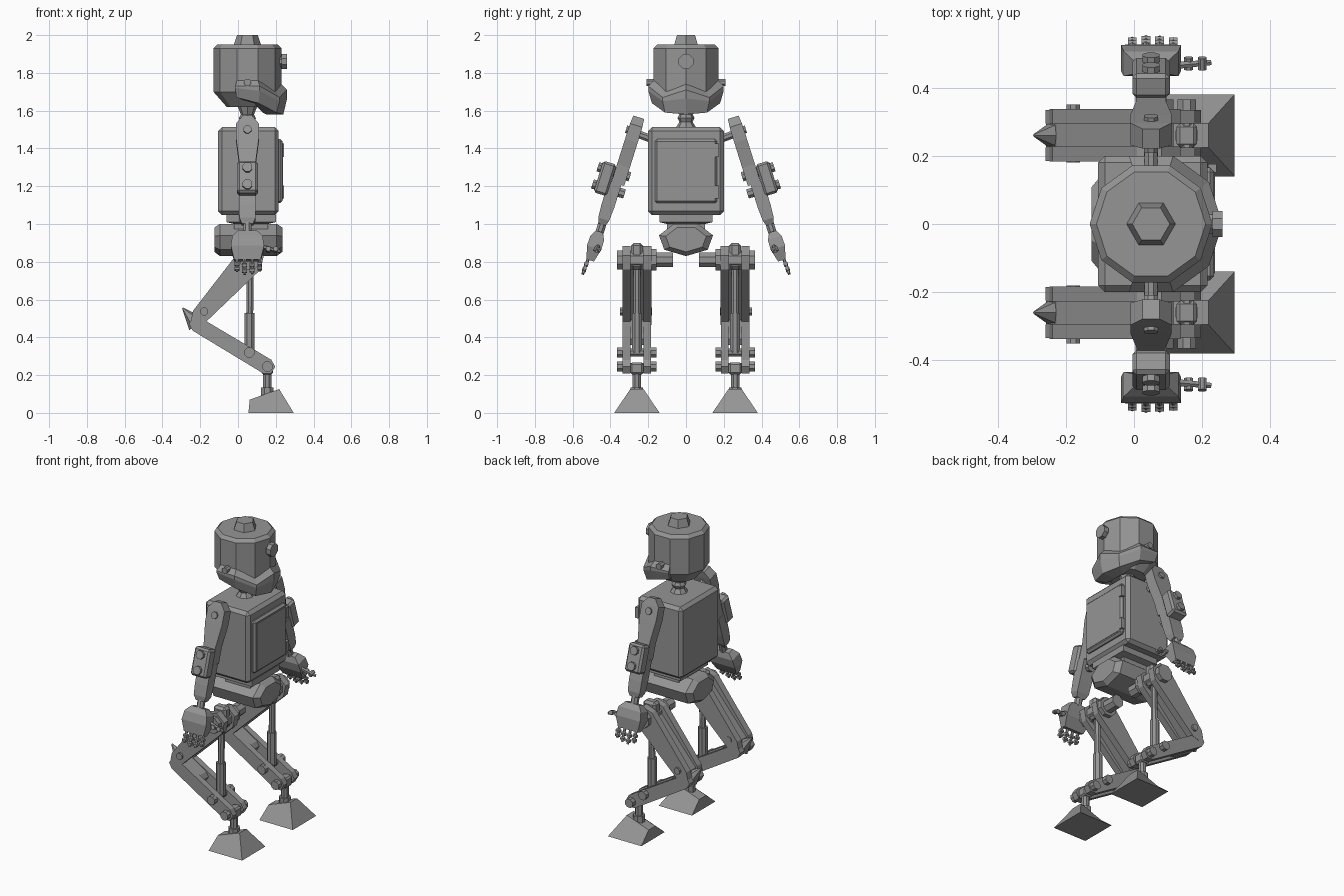
import bpy, bmesh, math
from mathutils import Vector

if "Cube" in bpy.data.objects:
    bpy.data.objects.remove(bpy.data.objects["Cube"])

shade = 0.3
colour = (shade, shade, shade, 1)
grey = bpy.data.materials.new("plain_grey")
grey.use_nodes = True
grey.diffuse_color = colour
grey.node_tree.nodes["Principled BSDF"].inputs["Base Color"].default_value = colour

RIGHT, BACK, UP = Vector((1, 0, 0)), Vector((0, 1, 0)), Vector((0, 0, 1))


def loft(name, rings, bevel=0):
    """Skin a list of equal rings of points and cap both ends."""
    bm = bmesh.new()
    rows = [[bm.verts.new(point) for point in ring] for ring in rings]
    count = len(rows[0])
    for lower, upper in zip(rows, rows[1:]):
        for i in range(count):
            j = (i + 1) % count
            bm.faces.new((lower[i], lower[j], upper[j], upper[i]))
    bm.faces.new(rows[0])
    bm.faces.new(rows[-1])
    bmesh.ops.recalc_face_normals(bm, faces=bm.faces)
    mesh = bpy.data.meshes.new(name)
    bm.to_mesh(mesh)
    bm.free()
    mesh.materials.append(grey)
    part = bpy.data.objects.new(name, mesh)
    bpy.context.collection.objects.link(part)
    if bevel:
        chamfer = part.modifiers.new("chamfer", "BEVEL")
        chamfer.width, chamfer.segments = bevel, 1


def oval(centre, u, v, sides, start=0.0):
    """Regular polygon stretched along the vectors u and v."""
    angles = [start + math.tau * i / sides for i in range(sides)]
    return [centre + u * math.cos(a) + v * math.sin(a) for a in angles]


def quad(centre, u, v):
    return [centre - u - v, centre + u - v, centre + u + v, centre - u + v]


def box(name, centre, size, bevel=0):
    centre, (width, depth, height) = Vector(centre), Vector(size) / 2
    loft(name, [quad(centre + UP * h, RIGHT * width, BACK * depth) for h in (-height, height)], bevel)


def rod(name, start, end, radius, tip=None, sides=8):
    """Straight or tapered rod between two points."""
    start, end = Vector(start), Vector(end)
    turn = (end - start).to_track_quat("Z", "Y")
    tip = radius if tip is None else tip
    loft(name, [oval(p, turn @ RIGHT * r, turn @ BACK * r, sides, math.pi / sides)
                for p, r in ((start, radius), (end, tip))])


def bar(name, start, end, radius, tip, y, thickness):
    """Flat strap with rounded ends between two joints in the x-z plane."""
    heading = math.atan2(end.z - start.z, end.x - start.x)
    outline = []
    for joint, r, facing in ((start, radius, heading + math.pi), (end, tip, heading)):
        for step in (-3, -1, 1, 3):
            a = facing + step * math.pi / 6
            outline.append(joint + (RIGHT * math.cos(a) + UP * math.sin(a)) * r)
    loft(name, [[p + BACK * (y + t) for p in outline] for t in (-thickness / 2, thickness / 2)])


# Head, crown and neck share one axis
axis = RIGHT * 0.05


def turned(name, sides, *profile):
    loft(name, [oval(axis + UP * z, RIGHT * r, BACK * r, sides) for r, z in profile])


turned("head", 10, (0.11, 1.62), (0.18, 1.7), (0.18, 1.93), (0.16, 1.95))
turned("crown", 6, (0.075, 1.94), (0.055, 2))
turned("neck", 8, (0.06, 1.5), (0.035, 1.54), (0.045, 1.56), (0.035, 1.58), (0.055, 1.63))
eye = axis + UP * 1.86
rod("eye_stem", eye, eye + RIGHT * 0.19, 0.03)
rod("eye", eye + RIGHT * 0.18, eye + RIGHT * 0.21, 0.042)

# Jaw wraps around the face, one section per head facet
jaw_top, jaw_bottom = (1.75, 1.71, 1.77, 1.77), (1.58, 1.59, 1.64, 1.67)
sections = []
for step in range(-3, 4):
    angle = math.radians(36 * step)
    outward = RIGHT * math.cos(angle) + BACK * math.sin(angle)
    top, low = jaw_top[abs(step)], jaw_bottom[abs(step)]
    sections.append([axis + outward * r + UP * z for r, z in (
        (0.17, top), (0.21, top - 0.04), (0.21, (top + low) / 2), (0.19, low), (0.1, low))])
loft("jaw", sections)
for side in (-1, 1):
    pin = axis + UP * 1.75
    rod("jaw_bolt", pin, pin + BACK * side * 0.21, 0.02)

# Torso with a hinged door
box("torso", (0.055, 0, 1.28), (0.32, 0.4, 0.465), 0.02)
box("door", (0.215, 0, 1.28), (0.04, 0.33, 0.34), 0.012)
box("door_panel", (0.22, 0, 1.28), (0.036, 0.29, 0.3))
for z in (1.17, 1.39):
    box("door_hinge", (0.23, 0.163, z), (0.025, 0.025, 0.07))

# Waist and pelvis
hub = RIGHT * 0.055
loft("waist", [quad(hub + RIGHT * 0.015 + UP * z, RIGHT * width, BACK * (width + 0.01))
               for z, width in ((0.95, 0.09), (1.0, 0.09), (1.01, 0.13), (1.05, 0.13))])
hub += UP * 0.92
loft("pelvis", [oval(hub + RIGHT * x, BACK * scale * 0.147, UP * scale * 0.09, 7, -math.pi / 2)
                for x, scale in ((-0.18, 0.75), (-0.15, 1), (0.15, 1), (0.18, 0.75))])


def build_arm(side, tag):
    """Arm frame: x forward, n outward, s down along the tilted arm."""
    tilt = 0.305
    top = axis + BACK * side * 0.25 + UP * 1.565
    down = BACK * side * math.sin(tilt) - UP * math.cos(tilt)
    out = BACK * side * math.cos(tilt) + UP * math.sin(tilt)

    def at(x, n, s):
        return top + RIGHT * x + out * n + down * s

    def limb(name, offset, *rows, bevel=0):
        loft(name + tag, [quad(at(0, offset, s), RIGHT * width, out * depth)
                          for s, width, depth in rows], bevel)

    def pin(name, s, inner, outer, radius, x=0):
        rod(name + tag, at(x, inner, s), at(x, outer, s), radius)

    # Upper arm, elbow and forearm
    limb("upper_arm", 0, (0, 0.025, 0.03), (0.045, 0.06, 0.034), (0.13, 0.06, 0.035),
         (0.27, 0.042, 0.035), (0.37, 0.042, 0.035))
    rod("shoulder_axle" + tag, axis + BACK * side * 0.17 + UP * 1.445, at(0, 0, 0.085), 0.022)
    pin("shoulder_bolt", 0.08, 0, 0.045, 0.022)
    limb("elbow_block", 0.073, (0.275, 0.055, 0.037), (0.45, 0.055, 0.037), bevel=0.012)
    for s in (0.315, 0.41):
        pin("elbow_bolt", s, -0.05, 0.128, 0.027)
    limb("forearm", 0.015, (0.37, 0.045, 0.035), (0.5, 0.045, 0.035),
         (0.57, 0.043, 0.03), (0.6, 0.03, 0.02))

    # Hand with jointed fingers and a thumb that points forward
    rod("wrist" + tag, at(0, 0.015, 0.59), at(0, 0.015, 0.67), 0.024)
    limb("hand", 0.018, (0.64, 0.05, 0.02), (0.675, 0.08, 0.038), (0.73, 0.088, 0.04), (0.8, 0.07, 0.02))
    for slot in range(4):
        x = 0.04 * slot - 0.055
        length = 0.1 - abs(x) * 0.4
        knuckle, fingertip = at(x, 0.03, 0.78), at(x, 0.034, 0.79 + length)
        rod("finger" + tag, knuckle, fingertip, 0.009, 0.007, 6)
        for share in (0.5, 0.8):
            joint = knuckle.lerp(fingertip, share)
            rod("finger_joint" + tag, joint - RIGHT * 0.013, joint + RIGHT * 0.013, 0.012, sides=6)
    rod("thumb" + tag, at(0.07, 0, 0.715), at(0.175, 0, 0.745), 0.012, 0.009, 6)
    for x in (0.11, 0.15):
        pin("thumb_joint", 0.735, -0.018, 0.018, 0.014, x)


# Leg joints seen from the side
hip, knee, heel = Vector((0.065, 0, 0.81)), Vector((-0.205, 0, 0.51)), Vector((-0.22, 0, 0.47))
piston, ankle = Vector((0.06, 0, 0.32)), Vector((0.155, 0, 0.245))


def build_leg(side, tag):
    middle = BACK * side * 0.26

    def axle(name, joint, inner, outer, radius):
        rod(name + tag, joint + BACK * side * inner, joint + BACK * side * outer, radius)

    # Hip, thigh plates joined by a recessed web, and knee
    axle("hip_axle", hip, 0.07, 0.2, 0.042)
    axle("hip_collar", hip, 0.155, 0.195, 0.062)
    axle("hip_bolt", hip, 0.19, 0.365, 0.055)
    box("hip_bracket" + tag, hip + middle + UP * 0.02, (0.09, 0.064, 0.14), 0.015)
    bar("thigh_web" + tag, hip, knee, 0.04, 0.03, middle.y, 0.08)
    bar("shin_heel" + tag, heel, heel.lerp(ankle, 0.35), 0.038, 0.035, middle.y, 0.08)
    rod("knee_spur" + tag, heel + middle, middle + RIGHT * -0.293 + UP * 0.555, 0.05, 0.004, 6)
    for offset in (-0.055, 0.055):
        y = middle.y + offset
        bar("thigh_plate" + tag, hip, knee, 0.075, 0.045, y, 0.044)
        bar("shin_plate" + tag, heel, ankle, 0.04, 0.042, y, 0.04)
    axle("knee_axle", knee + (RIGHT + UP) * 0.027, 0.18, 0.35, 0.022)

    # Piston and its pins
    for joint in (piston, ankle):
        axle("leg_pin", joint, 0.16, 0.36, 0.022)
        for inner in (0.155, 0.335):
            axle("pin_head", joint, inner, inner + 0.03, 0.029)
    rod("piston_sleeve" + tag, piston + middle, piston + middle + UP * 0.21, 0.029)
    rod("piston_rod" + tag, piston + middle, hip + middle, 0.02)

    # Ankle post and foot
    post = ankle + middle
    box("ankle_block" + tag, post - UP * 0.01, (0.06, 0.07, 0.065), 0.01)
    rod("ankle_post" + tag, post, post - UP * 0.13, 0.024)
    rod("ankle_socket" + tag, post - UP * 0.11, post - UP * 0.18, 0.036)
    sole = middle + RIGHT * 0.175
    instep = middle + RIGHT * 0.14 + UP * 0.098
    loft("foot" + tag, [quad(sole, RIGHT * 0.12, BACK * 0.12),
                        quad(instep, RIGHT * 0.078 + UP * 0.028, BACK * 0.035)])


for side, tag in ((-1, "_front"), (1, "_back")):
    build_arm(side, tag)
    build_leg(side, tag)
